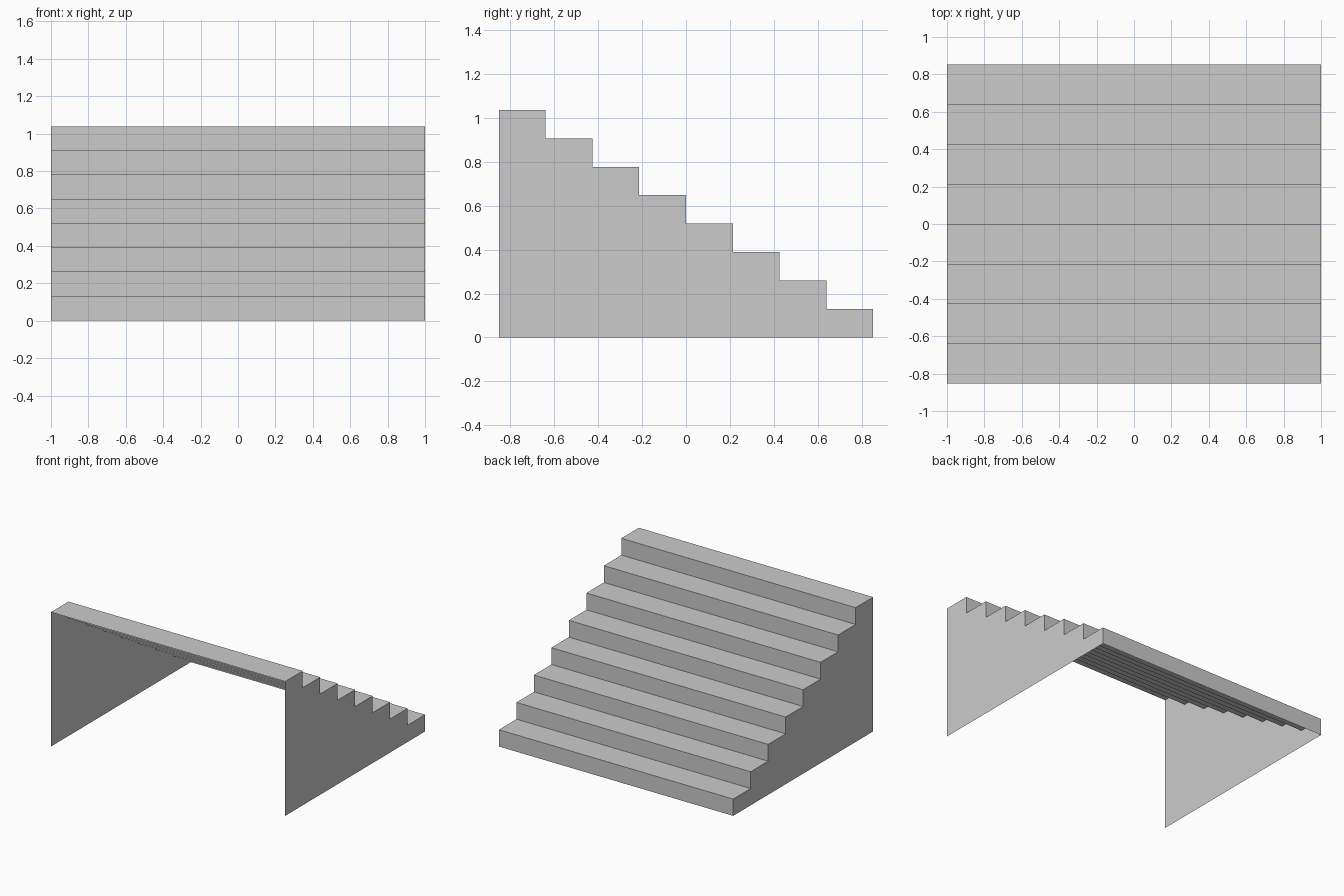
import bpy
import bmesh

if "Cube" in bpy.data.objects:
    bpy.data.objects.remove(bpy.data.objects["Cube"])

STEPS = 8
HALF_WIDTH = 1.0
DEPTH = 1.705
HEIGHT = 1.037
RUN, RISE = DEPTH / STEPS, HEIGHT / STEPS

# Zigzag profile in (y, z), from the top front edge down to the floor at the back
profile = [(-DEPTH / 2, HEIGHT)]
for i in range(STEPS):
    y = -DEPTH / 2 + (i + 1) * RUN
    z = HEIGHT - i * RISE
    profile += [(y, z), (y, z - RISE)]


def add_object(name, bm):
    mesh = bpy.data.meshes.new(name)
    bm.to_mesh(mesh)
    bm.free()
    obj = bpy.data.objects.new(name, mesh)
    bpy.context.collection.objects.link(obj)
    return obj


# Treads and risers: one thin sheet, open at the front and underneath
bm = bmesh.new()
left = [bm.verts.new((-HALF_WIDTH, y, z)) for y, z in profile]
right = [bm.verts.new((HALF_WIDTH, y, z)) for y, z in profile]
for i in range(len(profile) - 1):
    bm.faces.new((left[i], right[i], right[i + 1], left[i + 1]))
bm.normal_update()
if bm.faces[:][0].normal.z < 0:
    bmesh.ops.reverse_faces(bm, faces=bm.faces[:])
add_object("treads_and_risers", bm)

# Thin side panels following the stepped profile down to the floor
for name, side in (("left_side_panel", -1), ("right_side_panel", 1)):
    bm = bmesh.new()
    outline = profile + [(-DEPTH / 2, 0)]
    face = bm.faces.new([bm.verts.new((side * HALF_WIDTH, y, z)) for y, z in outline])
    face.normal_update()
    if face.normal.x * side < 0:
        face.normal_flip()
    add_object(name, bm)
